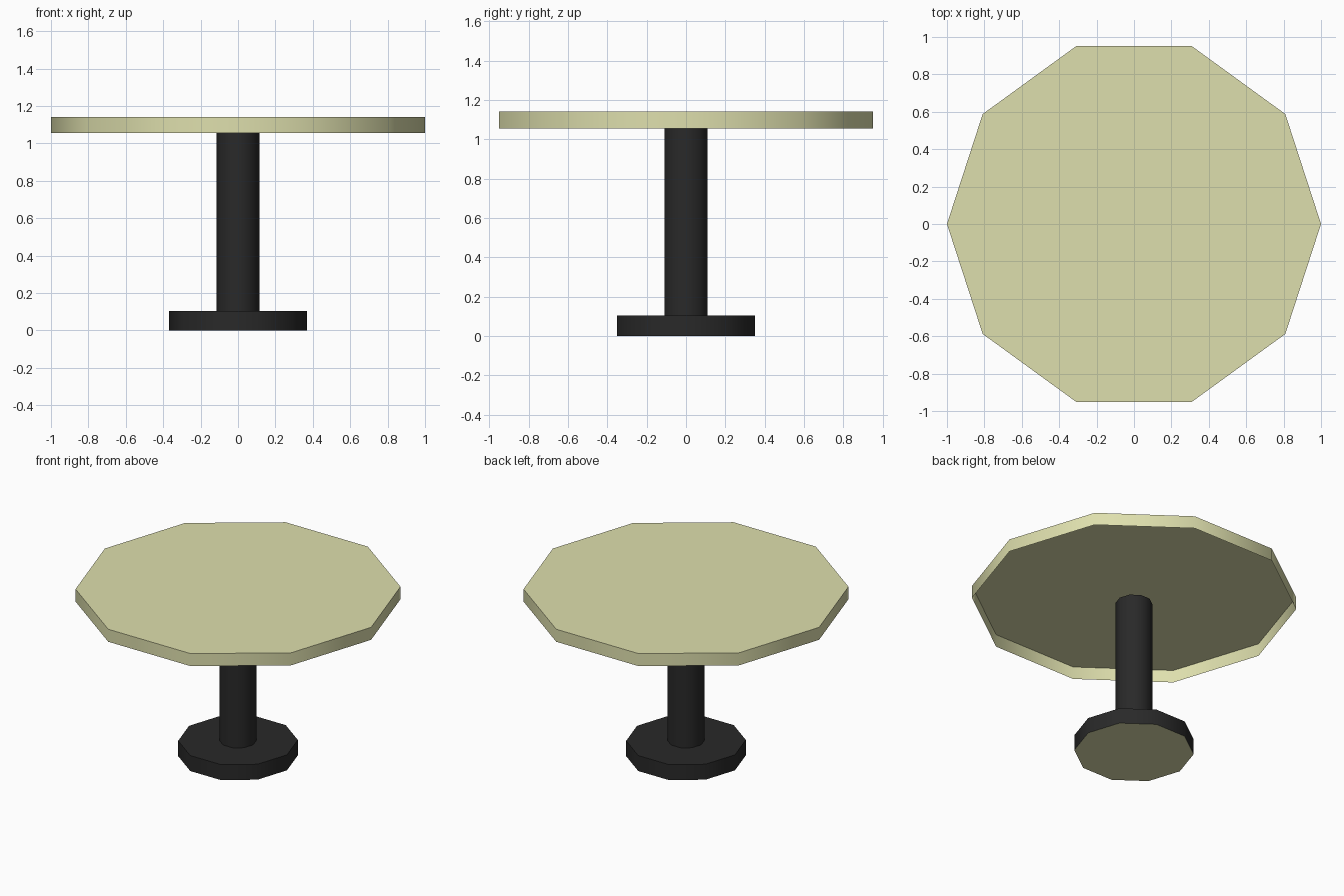
import bpy, bmesh, math

if "Cube" in bpy.data.objects:
    bpy.data.objects.remove(bpy.data.objects["Cube"])

def material(name, srgb):
    m = bpy.data.materials.new(name)
    lin = [((c / 255 + 0.055) / 1.055) ** 2.4 for c in srgb]
    m.diffuse_color = (*lin, 1)
    m.use_nodes = True
    m.node_tree.nodes["Principled BSDF"].inputs["Base Color"].default_value = m.diffuse_color
    return m

olive = material("pale olive", (222, 223, 173))
black = material("soft black", (41, 41, 41))

def decagon(name, radius, z0, z1, mat, open_top=False, open_bottom=False):
    # ten-sided prism with a corner on the x axis, smooth sides and flat caps
    bpy.ops.mesh.primitive_cylinder_add(vertices=10, radius=radius, depth=z1 - z0,
                                        location=(0, 0, (z0 + z1) / 2),
                                        rotation=(0, 0, math.pi / 2))
    ob = bpy.context.object
    ob.name = name
    ob.data.materials.append(mat)
    bpy.ops.object.transform_apply(location=True, rotation=True, scale=True)
    # remove the caps that are left open
    bm = bmesh.new()
    bm.from_mesh(ob.data)
    caps = [f for f in bm.faces if (open_top and f.normal.z > 0.9)
            or (open_bottom and f.normal.z < -0.9)]
    bmesh.ops.delete(bm, geom=caps, context='FACES_ONLY')
    bm.to_mesh(ob.data)
    bm.free()
    bpy.ops.object.shade_smooth_by_angle(angle=math.radians(40))
    return ob

# table parts: the top is a shell, hollow underneath
decagon("tabletop", 1.0, 1.055, 1.14, olive, open_bottom=True)
decagon("column", 0.114, 0.105, 1.055, black, open_top=True, open_bottom=True)
base = decagon("base", 0.368, 0.0, 0.105, black)

# pale underside of the base
base.data.materials.append(olive)
for p in base.data.polygons:
    if p.normal.z < -0.9:
        p.material_index = 1
